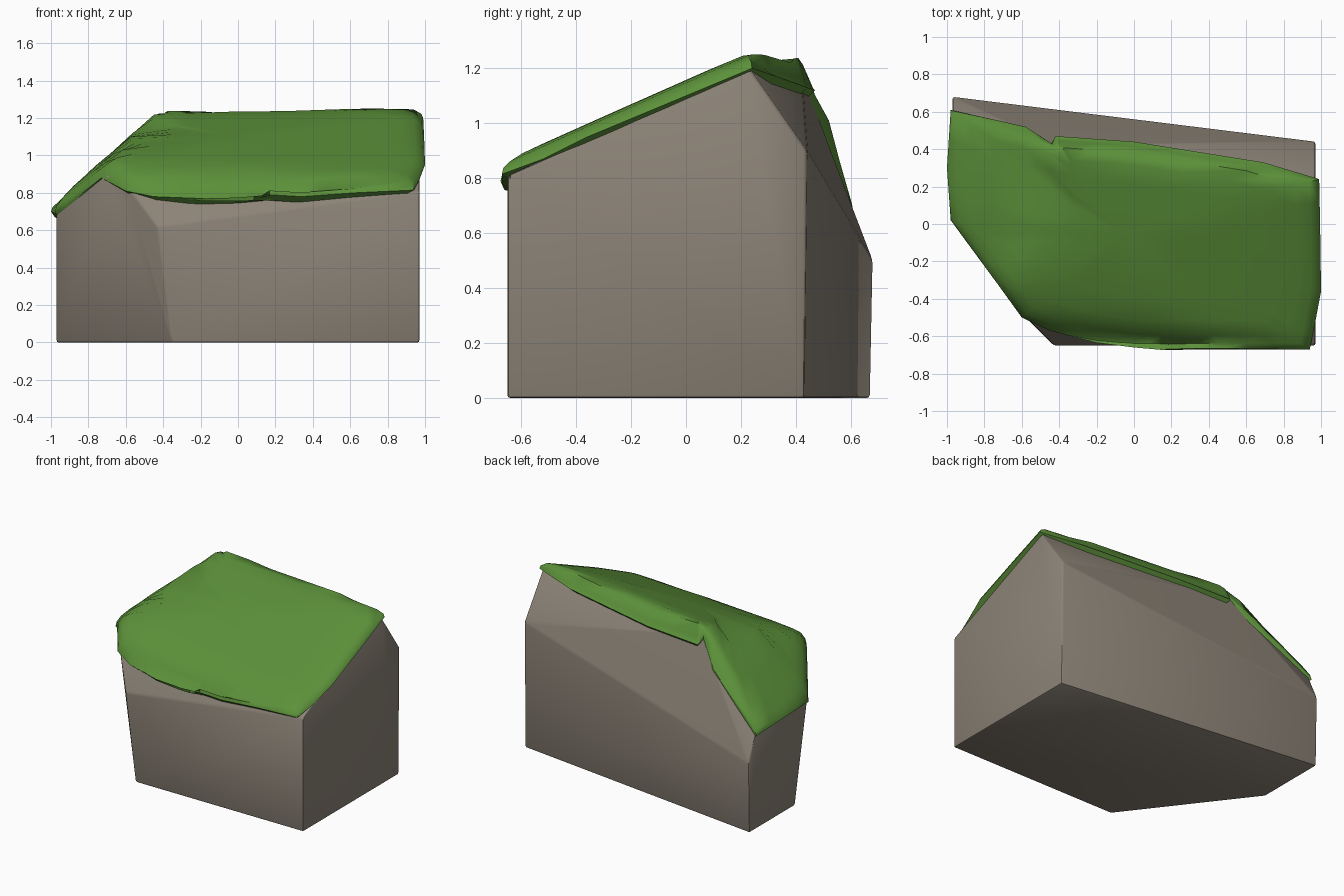
import bpy, bmesh, math
from mathutils import Vector
from mathutils.bvhtree import BVHTree

cube = bpy.data.objects.get("Cube")
if cube:
    bpy.data.objects.remove(cube, do_unlink=True)


def material(name, colour):
    mat = bpy.data.materials.new(name)
    mat.use_nodes = True
    mat.diffuse_color = (*colour, 1)
    mat.node_tree.nodes["Principled BSDF"].inputs["Base Color"].default_value = (*colour, 1)
    return mat


def add_object(name, bm, mat, angle):
    bmesh.ops.recalc_face_normals(bm, faces=bm.faces)
    mesh = bpy.data.meshes.new(name)
    bm.to_mesh(mesh)
    mesh.materials.append(mat)
    obj = bpy.data.objects.new(name, mesh)
    bpy.context.collection.objects.link(obj)
    bpy.ops.object.select_all(action='DESELECT')
    obj.select_set(True)
    bpy.context.view_layer.objects.active = obj
    bpy.ops.object.shade_smooth_by_angle(angle=math.radians(angle))
    return obj


# Boulder: hull of its chiselled corners, with softened edges
corners = [
    (-.97, .67, 0), (.97, .43, 0), (.97, -.65, 0), (-.35, -.65, 0), (-.97, .16, 0),
    (.97, -.65, .81), (.97, .23, 1.2), (.97, .44, .9),
    (-.42, .42, 1.18), (-.97, .60, .68), (-.97, .68, .5),
    (-.97, .02, .7), (-.70, -.36, .9), (-.58, -.50, .82), (-.43, -.65, .62),
]
rock = bmesh.new()
for c in corners:
    rock.verts.new(c)
bmesh.ops.convex_hull(rock, input=rock.verts)
bmesh.ops.dissolve_limit(rock, angle_limit=math.radians(2), verts=rock.verts, edges=rock.edges)
tree = BVHTree.FromBMesh(rock)
bmesh.ops.bevel(rock, geom=rock.edges[:], offset=.012, segments=2, affect='EDGES', profile=.5)
add_object("boulder", rock, material("warm grey stone", (.262, .227, .184)), 40)

# Moss rim, running round the boulder from the back right corner
rim = [
    (.99, .24, 1.20), (.69, .33, 1.17), (0, .44, 1.13), (-.42, .47, 1.12),
    (-.44, .43, 1.15), (-.58, .52, 1.01), (-.98, .61, .67),
    (-1, .3, .70), (-.98, .02, .69), (-.87, -.13, .77), (-.73, -.32, .88), (-.60, -.50, .81),
    (-.45, -.57, .78), (-.2, -.635, .77), (0, -.66, .775), (.17, -.675, .79), (.34, -.67, .78),
    (.62, -.67, .80), (.94, -.67, .815), (.97, -.52, .87), (1, -.36, .95), (.995, 0, 1.10),
]
rim = [Vector(p) for p in rim]
outline = []
for a, b in zip(rim, rim[1:] + rim[:1]):
    outline += [a, a.lerp(b, .5)]
centre = Vector((-.05, -.05, 0))


def lifted(point, scale, lift):
    """Point pulled toward the centre and set above the stone."""
    p = centre.lerp(point, scale)
    hit = tree.ray_cast(Vector((p.x, p.y, 3)), Vector((0, 0, -1)))[0]
    return Vector((p.x, p.y, (hit.z if hit else point.z) + lift))


# Moss blanket: rings from a tucked-in underside over the rim to the crown
moss = bmesh.new()
rings = [[moss.verts.new(centre.lerp(p, .94) + Vector((0, 0, p.z * .06 - .03))) for p in outline],
         [moss.verts.new(p) for p in outline],
         [moss.verts.new(p.lerp(lifted(p, .97, .045), .5) + (p - centre).to_2d().to_3d() * .006)
          for p in outline]]
for scale, lift in ((.95, .05), (.88, .06), (.75, .065), (.55, .065), (.3, .065)):
    rings.append([moss.verts.new(lifted(p, scale, lift)) for p in outline])
n = len(outline)
for low, high in zip(rings, rings[1:]):
    for i in range(n):
        j = (i + 1) % n
        moss.faces.new((low[i], low[j], high[j], high[i]))
crown = moss.verts.new(lifted(centre, 0, .065))
for i in range(n):
    moss.faces.new((rings[-1][i], rings[-1][(i + 1) % n], crown))
for v in moss.verts:
    v.co.x = max(-1, min(1, v.co.x))
add_object("moss_blanket", moss, material("moss green", (.107, .283, .042)), 60)
